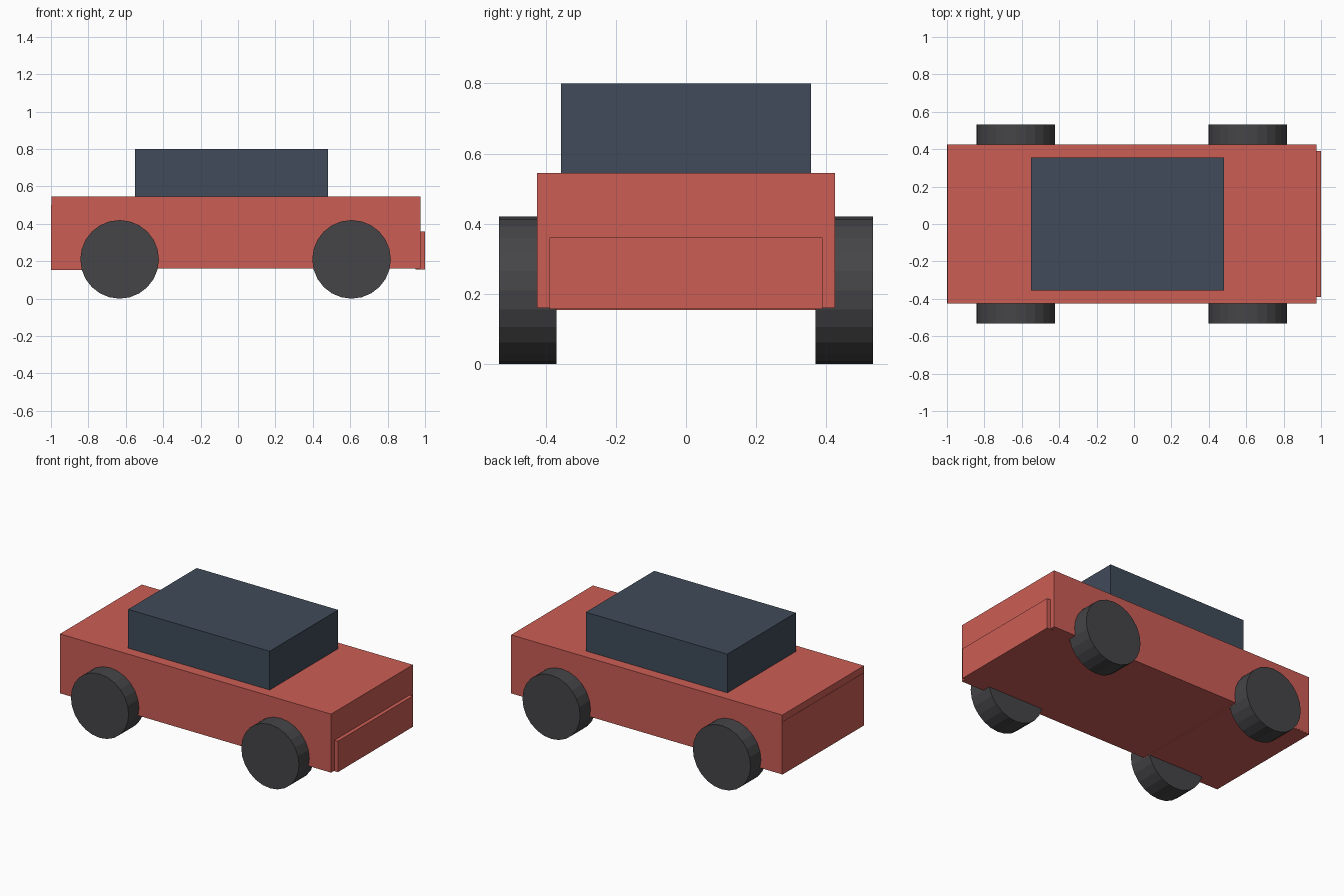
import bpy
from math import pi

if "Cube" in bpy.data.objects:
    bpy.data.objects.remove(bpy.data.objects["Cube"])


def material(name, rgb):
    m = bpy.data.materials.new(name)
    m.diffuse_color = (*rgb, 1)
    m.use_nodes = True
    m.node_tree.nodes["Principled BSDF"].inputs["Base Color"].default_value = m.diffuse_color
    return m


RED = material("red_paint", (0.60, 0.11, 0.09))
GLASS = material("dark_glass", (0.05, 0.07, 0.10))
RUBBER = material("dark_rubber", (0.06, 0.06, 0.065))


def box(name, x, y, z, mat):
    """Box from (min, max) pairs in x and z, and a half width in y."""
    bpy.ops.mesh.primitive_cube_add(
        size=1, location=((x[0] + x[1]) / 2, 0, (z[0] + z[1]) / 2))
    o = bpy.context.object
    o.name = name
    o.scale = (x[1] - x[0], 2 * y, z[1] - z[0])
    bpy.ops.object.transform_apply(location=False, rotation=False, scale=True)
    o.data.materials.append(mat)
    return o


# Main body and glass cabin
box("body", (-0.998, 0.975), 0.425, (0.16, 0.545), RED)
box("cabin", (-0.55, 0.48), 0.356, (0.545, 0.80), GLASS)

# Raised plate on one end, slightly lower panel under the other
box("bumper_plate", (0.95, 1.0), 0.39, (0.157, 0.36), RED)
box("rear_panel", (-1.0, -0.43), 0.424, (0.154, 0.50), RED)

# Four wheels, partly sunk into the body sides
for end, x in (("front", 0.607), ("rear", -0.633)):
    for side, s in (("left", 1), ("right", -1)):
        bpy.ops.mesh.primitive_cylinder_add(
            vertices=24, radius=0.21, depth=0.164,
            location=(x, s * 0.451, 0.21), rotation=(pi / 2, 0, 0))
        wheel = bpy.context.object
        wheel.name = f"{end}_{side}_wheel"
        wheel.data.materials.append(RUBBER)
